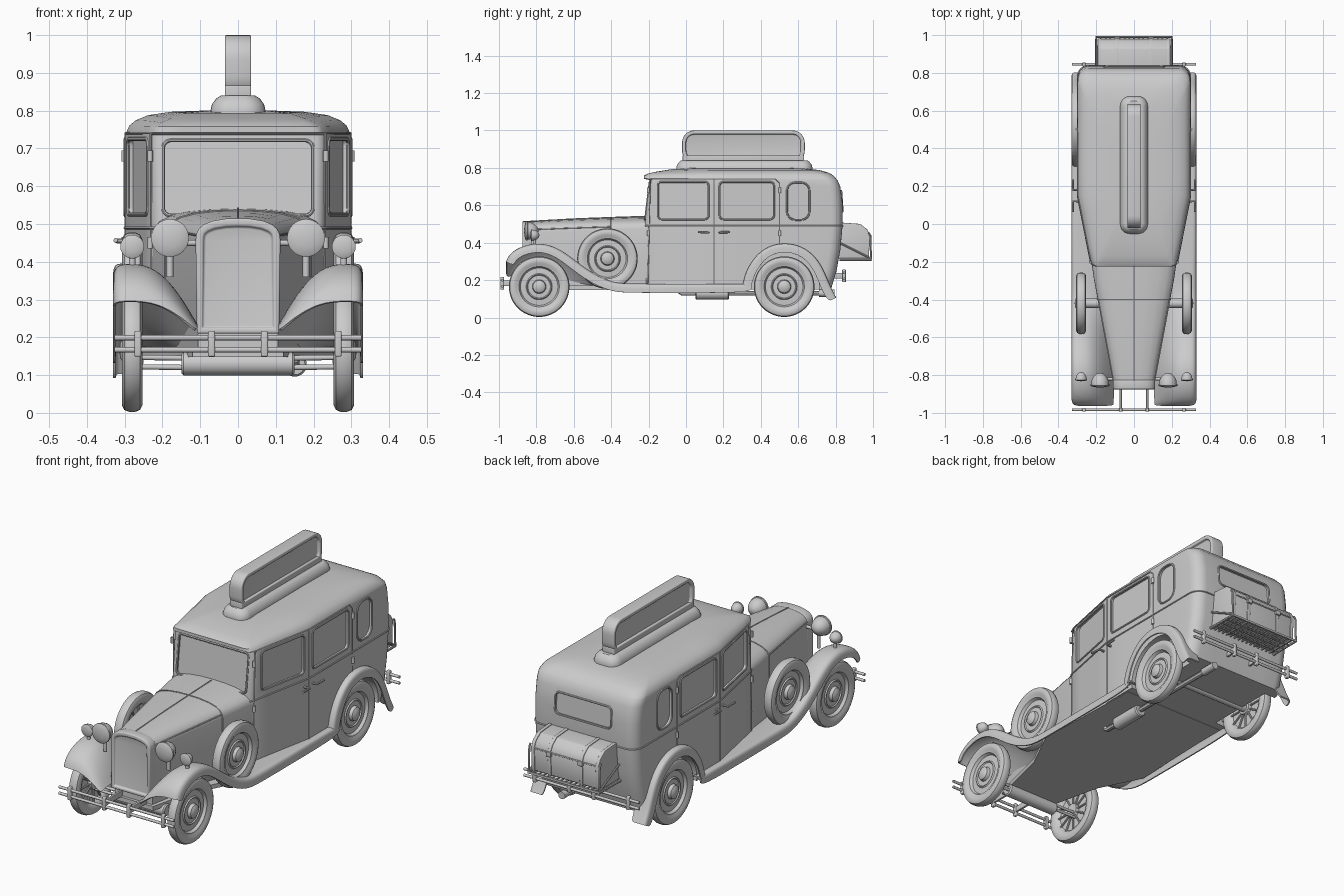
import bpy, bmesh, math
from mathutils import Vector, Matrix

if "Cube" in bpy.data.objects:
    bpy.data.objects.remove(bpy.data.objects["Cube"])

X, Y, Z = Vector((1, 0, 0)), Vector((0, 1, 0)), Vector((0, 0, 1))
lerp = lambda a, b, t: a + (b - a) * t
clamp = lambda t: max(0, min(1, t))

# ---------- helpers ----------
def finish(name, bm):
    bmesh.ops.remove_doubles(bm, verts=bm.verts, dist=1e-5)
    bmesh.ops.recalc_face_normals(bm, faces=bm.faces)
    me = bpy.data.meshes.new(name)
    bm.to_mesh(me)
    bm.free()
    ob = bpy.data.objects.new(name, me)
    bpy.context.collection.objects.link(ob)
    return ob

def loft(name, rings, closed=True, cap=True):
    bm = bmesh.new()
    rows = [[bm.verts.new(p) for p in r] for r in rings]
    n = len(rows[0])
    for a, b in zip(rows, rows[1:]):
        for i in range(n if closed else n - 1):
            j = (i + 1) % n
            bm.faces.new((a[i], a[j], b[j], b[i]))
    if cap and closed:
        bm.faces.new(rows[0])
        bm.faces.new(rows[-1])
    return finish(name, bm)

def lathe(name, loc, axis, profile, seg=40):
    q = Vector(axis).to_track_quat('Z', 'Y')
    ang = [2 * math.pi * i / seg for i in range(seg)]
    return loft(name, [[Vector(loc) + q @ Vector((r * math.cos(a), r * math.sin(a), h)) for a in ang]
                       for h, r in profile], cap=False)

def rod(name, a, b, r, seg=16):
    d = Vector(b) - Vector(a)
    return lathe(name, a, d, [(0, 0), (0, r), (d.length, r), (d.length, 0)], seg)

def frame(loc, u, v):
    u = Vector(u).normalized()
    n = u.cross(Vector(v)).normalized()
    m = Matrix((u, n.cross(u), n)).transposed().to_4x4()
    m.translation = loc
    return m

def bevel(ob, w, seg=3):
    m = ob.modifiers.new("bevel", 'BEVEL')
    m.width, m.segments, m.limit_method = w, seg, 'ANGLE'

def prism(name, pts, m, h0, h1, inset=0, depth=0, bev=0):
    bm = bmesh.new()
    lo, hi = [[bm.verts.new(m @ Vector((p[0], p[1], h))) for p in pts] for h in (h0, h1)]
    caps = [bm.faces.new(lo), bm.faces.new(hi)]
    for i in range(len(pts)):
        j = (i + 1) % len(pts)
        bm.faces.new((lo[i], lo[j], hi[j], hi[i]))
    bmesh.ops.recalc_face_normals(bm, faces=bm.faces)
    if inset:
        bmesh.ops.inset_individual(bm, faces=caps, thickness=inset, depth=0)
        bmesh.ops.inset_individual(bm, faces=caps, thickness=0.003, depth=-depth)
    ob = finish(name, bm)
    if bev:
        bevel(ob, bev)
    return ob

def rrect(hw, hh, r, n=6):
    return [(sx * (hw - r) + r * math.cos(a), sy * (hh - r) + r * math.sin(a))
            for k, (sx, sy) in enumerate(((1, 1), (-1, 1), (-1, -1), (1, -1)))
            for a in [math.pi / 2 * (k + i / n) for i in range(n + 1)]]

def box(name, c, size, bev=0.003):
    return prism(name, [(-size[0] / 2, -size[1] / 2), (size[0] / 2, -size[1] / 2), (size[0] / 2, size[1] / 2),
                 (-size[0] / 2, size[1] / 2)], frame(c, X, Y), -size[2] / 2, size[2] / 2, bev=bev)

def tube(name, pts, r, cyclic=False):
    cu = bpy.data.curves.new(name, 'CURVE')
    cu.dimensions, cu.bevel_depth, cu.bevel_resolution, cu.use_fill_caps = '3D', r, 2, True
    sp = cu.splines.new('POLY')
    sp.points.add(len(pts) - 1)
    for p, c in zip(sp.points, pts):
        p.co = (*c, 1)
    sp.use_cyclic_u = cyclic
    ob = bpy.data.objects.new(name, cu)
    bpy.context.collection.objects.link(ob)
    return ob

# ---------- cabin ----------
width = lambda y: 0.225 + 0.073 * clamp((y + 0.22) / 0.37)

def cabin_ring(z, f, r, ins=0, drop=0):
    c = 0.06 + ins * 0.5
    half = [((width(f) - ins - 0.02) * t / 4, f) for t in range(5)]
    half += [(width(f) - ins - 0.006, f + 0.006)]
    half += [(width(y) - ins, y) for y in [lerp(f + 0.02, 0.15, t / 4) for t in range(5)]]
    half += [(width(y) - ins, y) for y in [lerp(0.15, r - c, t / 5) for t in range(1, 6)]]
    half += [(0.298 - ins - c + c * math.cos(a), r - c + c * math.sin(a)) for a in [math.pi / 12 * i for i in range(1, 7)]]
    half += [((0.298 - ins - c) * t, r) for t in (0.66, 0.33, 0)]
    full = half + [(-x, y) for x, y in half[-2:0:-1]]
    return [(x, y, z - drop * max(0, (0.2 - y) / 0.42) ** 2) for x, y in full]

cabin = loft("cabin", [cabin_ring(*l) for l in (
    (0.15, -0.22, 0.775), (0.25, -0.22, 0.805), (0.36, -0.22, 0.825), (0.5, -0.22, 0.838), (0.62, -0.207, 0.836),
    (0.70, -0.198, 0.825), (0.735, -0.194, 0.81), (0.742, -0.225, 0.803, 0.002), (0.76, -0.225, 0.788, 0.01, 0.002),
    (0.775, -0.21, 0.76, 0.028, 0.008), (0.788, -0.17, 0.715, 0.06, 0.013), (0.797, -0.08, 0.64, 0.12, 0.01),
    (0.80, 0.05, 0.5, 0.2))])
tube("belt_moulding", cabin_ring(0.49, -0.222, 0.838, -0.001), 0.004, True)

# window recesses with frames, plus rear wheel wells
cutters = []
def window(name, loc, u, v, hw, hh, r):
    m = frame(loc, u, v)
    cutters.append(prism(name + "_cutter", rrect(hw, hh, r), m, -0.014, 0.04))
    tube(name + "_frame", [m @ Vector((*p, 0)) for p in rrect(hw, hh, r)], 0.005, True)

window("windscreen", (0, -0.207, 0.622), X, (0, 0.12, 1), 0.198, 0.1, 0.02)
window("rear_window", (0, 0.834, 0.622), -X, (0, -0.07, 1), 0.16, 0.055, 0.025)
for s in (1, -1):
    window("front_door_window", (s * width(-0.015), -0.015, 0.625), (0.073, s * 0.37, 0), Z, 0.138, 0.1, 0.02)
    window("rear_door_window", (s * 0.298, 0.325, 0.625), (0, s, 0), Z, 0.145, 0.1, 0.02)
    window("quarter_window", (s * 0.298, 0.6, 0.622), (0, s, 0), Z, 0.06, 0.1, 0.045)
    cutters.append(rod("wheel_well_cutter", (s * 0.235, 0.525, 0.165), (s * 0.45, 0.525, 0.165), 0.187, 40))
bpy.context.view_layer.objects.active = cabin
for c in cutters:
    c.hide_render = True
    mod = cabin.modifiers.new("cut", 'BOOLEAN')
    mod.operation, mod.object, mod.solver = 'DIFFERENCE', c, 'EXACT'
    bpy.ops.object.modifier_apply(modifier=mod.name)
    bpy.data.objects.remove(c)

# door seams, handles, hinges
for s in (1, -1):
    P = lambda y, z, o=0: (s * (width(y) + o), y, z)
    tube("door_seam", [P(-0.205, 0.17), P(-0.19, 0.74), P(0.15, 0.74), P(0.48, 0.74), P(0.5, 0.72), P(0.5, 0.385)], 0.003)
    tube("door_centre_seam", [P(0.15, 0.17), P(0.15, 0.74)], 0.003)
    for t in (1, -1):
        tube("door_handle", [P(0.15 + 0.03 * t, 0.455, -0.005), (s * 0.322, 0.15 + 0.03 * t, 0.455),
                             (s * 0.324, 0.15 + 0.085 * t, 0.457)], 0.006)
        for z in (0.45, 0.68):
            y = 0.15 + 0.352 * t
            rod("door_hinge", P(y, z - 0.015, 0.004), P(y, z + 0.015, 0.004), 0.007, 12)

# ---------- bonnet and radiator ----------
def hood_section(y, o=0):
    t = clamp((y + 0.84) / 0.62)
    w, zs, top = lerp(0.108, 0.226, t) + o, lerp(0.455, 0.475, t), lerp(0.512, 0.54, t ** 0.7) + o
    half = [(w * 0.97, 0.155), (w, 0.3)] + [(w * a, lerp(zs, top, b)) for a, b in (
        (1, 0), (0.985, 0.25), (0.93, 0.5), (0.8, 0.72), (0.6, 0.88), (0.3, 0.98), (0, 1))]
    return [(x, y, z) for x, z in half + [(-x, z) for x, z in half[-2::-1]]]

loft("bonnet", [hood_section(y) for y in (-0.845, -0.7, -0.55, -0.4, -0.3, -0.2)])
tube("cowl_seam", hood_section(-0.4, 0.001), 0.003)
tube("bonnet_hinge", [hood_section(y, 0.001)[8] for y in (-0.83, -0.6, -0.4, -0.22)], 0.003)
for i in (3, -4):
    tube("bonnet_side_seam", [hood_section(y, 0.001)[i] for y in (-0.83, -0.6, -0.4)], 0.003)
rad = [(x * 1.04, max(z + 0.003, 0.21)) for x, _, z in hood_section(-0.84)]
rad = [p for i, p in enumerate(rad) if i not in (1, len(rad) - 2)]
prism("radiator", rad, frame((0, -0.85, 0), X, Z), -0.025, 0.025, 0.02, 0.01, 0.006)
prism("floor_pan", [(0.29, 0.3), (0.31, -0.3), (0.2, -0.52), (0.12, -0.86), (-0.12, -0.86), (-0.2, -0.52),
                    (-0.31, -0.3), (-0.29, 0.3)], frame((0, 0, 0), X, Y), 0.148, 0.17)

# ---------- wings and running boards ----------
def wing(name, s, path, xin):
    rings = []
    for i, (y, z, k) in enumerate(path):
        a, b = path[max(i - 1, 0)], path[min(i + 1, len(path) - 1)]
        d = Vector((b[0] - a[0], b[1] - a[1])).normalized()
        sec = ((0, 0.045, 0), (0.01, 0.016, 0), (0.06, 0.003, 0), (0.18, 0, 0), (0.36, 0, 0.002),
               (0.55, 0, 0.02), (0.78, 0, 0.075), (1, 0, 0.16))
        rings.append([(s * lerp(0.328, xin(y), f), y + d.y * n, z - d.x * n - dz * k) for f, n, dz in sec])
    ob = loft(name, rings, closed=False)
    ob.modifiers.new("smooth", 'SUBSURF').levels = 2
    sol = ob.modifiers.new("thickness", 'SOLIDIFY')
    sol.thickness, sol.offset = 0.007, 0

front_path = [(-0.96, 0.295, 0.5), (-0.945, 0.335, 0.7), (-0.89, 0.375, 0.9), (-0.81, 0.395, 1), (-0.73, 0.388, 1),
              (-0.65, 0.348, 0.9), (-0.56, 0.275, 0.6), (-0.47, 0.215, 0.3), (-0.38, 0.181, 0.1), (-0.3, 0.177, 0),
              (0.0, 0.177, 0), (0.35, 0.177, 0)]
rear_path = [(0.305, 0.165, 0), (0.32, 0.24, 0), (0.37, 0.325, 0), (0.44, 0.38, 0), (0.53, 0.398, 0),
             (0.62, 0.378, 0), (0.69, 0.325, 0), (0.735, 0.25, 0), (0.765, 0.17, 0), (0.8, 0.105, 0)]
for s in (1, -1):
    wing("front_wing", s, front_path, lambda y: min(0.27, max(0.11, lerp(0.1, 0.215, (y + 0.84) / 0.62))))
    wing("rear_wing", s, rear_path, lambda y: 0.25)

# ---------- wheels ----------
wheel = [(0.034, 0), (0.032, 0.02), (0.024, 0.033), (0.008, 0.037), (0.007, 0.06), (0.012, 0.065), (0.006, 0.07),
         (0.004, 0.1), (0.018, 0.108), (0.02, 0.118), (0.026, 0.128), (0.027, 0.145), (0.021, 0.157), (0.009, 0.162),
         (-0.009, 0.162), (-0.021, 0.157), (-0.027, 0.145), (-0.026, 0.128), (-0.018, 0.11), (-0.005, 0.1),
         (-0.005, 0.04), (-0.02, 0.035), (-0.02, 0)]
for s in (1, -1):
    for name, y, z in (("front_wheel", -0.785, 0.165), ("rear_wheel", 0.525, 0.165), ("spare_wheel", -0.42, 0.315)):
        c = Vector((s * 0.28, y, z))
        lathe(name, c, (s, 0, 0), wheel, 48)
        for i in range(12):
            d = Vector((0, math.cos(i * math.pi / 6), math.sin(i * math.pi / 6)))
            o = c - X * s * 0.01
            rod("wheel_spoke", o + d * 0.03, o + d * 0.112, 0.005, 8)
    rod("spare_mount", (s * 0.17, -0.42, 0.315), (s * 0.27, -0.42, 0.315), 0.025)
    for z in (0.125, 0.15):
        rod("steering_arm", (s * 0.12, -0.77, z - 0.005), (s * 0.27, -0.77, z - 0.003), 0.007)

# ---------- underside ----------
lathe("front_axle", (-0.15, -0.785, 0.13), X, [(0, 0), (0, 0.025), (0.006, 0.031), (0.294, 0.031), (0.3, 0.025), (0.3, 0)])
rod("rear_axle", (-0.27, 0.525, 0.16), (0.27, 0.525, 0.16), 0.02)
tube("exhaust_pipe", [(0.15, -0.04, 0.16), (0.15, -0.035, 0.14), (0.15, -0.02, 0.13), (0.15, 0.72, 0.13)], 0.013)
rod("tail_pipe", (0.15, 0.71, 0.13), (0.15, 0.795, 0.13), 0.019)
lathe("muffler", (0.15, 0.05, 0.128), Y, [(0, 0), (0, 0.027), (0.006, 0.032), (0.174, 0.032), (0.18, 0.027), (0.18, 0)])

# ---------- lamps ----------
lamp = [(-0.042, 0), (-0.037, 0.018), (-0.022, 0.035), (-0.003, 0.044), (0.016, 0.046), (0.018, 0.05), (0.026, 0.05),
        (0.029, 0.045), (0.034, 0.025), (0.036, 0)]
rod("headlamp_bar", (-0.18, -0.82, 0.45), (0.18, -0.82, 0.45), 0.008)
for s in (1, -1):
    lathe("headlamp", (s * 0.18, -0.83, 0.463), -Y, lamp, 32)
    rod("headlamp_post", (s * 0.18, -0.82, 0.36), (s * 0.18, -0.82, 0.43), 0.009)
    lathe("side_lamp", (s * 0.28, -0.81, 0.44), -Y, [(h * 0.63, r * 0.63) for h, r in lamp], 24)
    rod("side_lamp_post", (s * 0.28, -0.81, 0.385), (s * 0.28, -0.81, 0.42), 0.009)

# ---------- bumpers ----------
for name, y, zs, yb in (("front_bumper", -0.983, (0.167, 0.199), -0.84), ("rear_bumper", 0.845, (0.207, 0.239), 0.76)):
    for z in zs:
        rod(name + "_bar", (-0.327, y, z), (0.327, y, z), 0.007)
    for x in (-0.265, -0.07, 0.07, 0.265):
        box(name + "_clamp", (x, y, sum(zs) / 2), (0.018, 0.02, 0.068), 0.004)
        if abs(x) < 0.1:
            box(name + "_bracket", (x, (y + yb) / 2, sum(zs) / 2), (0.012, abs(y - yb), 0.03))

# ---------- luggage trunk and rack ----------
side = frame((0, 0, 0), Y, Z)
prof = [(0.82, 0.318), (0.975, 0.318), (0.98, 0.44), (0.965, 0.47), (0.93, 0.497), (0.82, 0.505)]
grow = lambda o: [(lerp(0.9, y, 1 + o), lerp(0.41, z, 1 + o)) for y, z in prof]
prism("trunk", prof, side, -0.185, 0.185, bev=0.006)
for x in (-0.183, -0.09, 0.09, 0.183):
    prism("trunk_strap", grow(0.04), side, x - 0.009, x + 0.009, bev=0.002)
box("trunk_lid_seam", (0, 0.902, 0.437), (0.378, 0.162, 0.007), 0.002)
for x in (-0.09, 0.09):
    box("trunk_buckle", (x, 0.984, 0.43), (0.028, 0.014, 0.024))
tube("rack_frame", [(-0.2, 0.82, 0.31), (-0.2, 0.99, 0.31), (0.2, 0.99, 0.31), (0.2, 0.82, 0.31)], 0.007)
for i in range(15):
    x = -0.175 + 0.025 * i
    rod("rack_slat", (x, 0.82, 0.31), (x, 0.99, 0.31), 0.004, 8)
for y in (0.86, 0.9, 0.94):
    rod("rack_cross_slat", (-0.2, y, 0.307), (0.2, y, 0.307), 0.004, 8)
for s in (1, -1):
    tube("rack_arm", [(s * 0.2, 0.99, 0.31), (s * 0.2, 0.985, 0.44), (s * 0.2, 0.975, 0.455)], 0.005)
    rod("rack_stay", (s * 0.2, 0.82, 0.4), (s * 0.2, 0.985, 0.318), 0.005, 10)

# ---------- roof sign ----------
loft("sign_base", [[(x, y + 0.312, z) for x, y in rrect(w, l, w * 0.7)] for w, l, z in (
    (0.073, 0.364, 0.765), (0.073, 0.364, 0.8), (0.069, 0.36, 0.817), (0.058, 0.348, 0.832), (0.045, 0.338, 0.84))])
prism("roof_sign", rrect(0.328, 0.086, 0.065, 8), frame((0, 0.307, 0.914), Y, Z), -0.035, 0.035, 0.019, 0.014, 0.004)
box("sign_foot", (0, 0.307, 0.845), (0.07, 0.65, 0.045), 0.004)

# ---------- finish ----------
bpy.ops.object.select_all(action='SELECT')
bpy.ops.object.convert(target='MESH')
bpy.ops.object.shade_smooth_by_angle(angle=math.radians(35))
